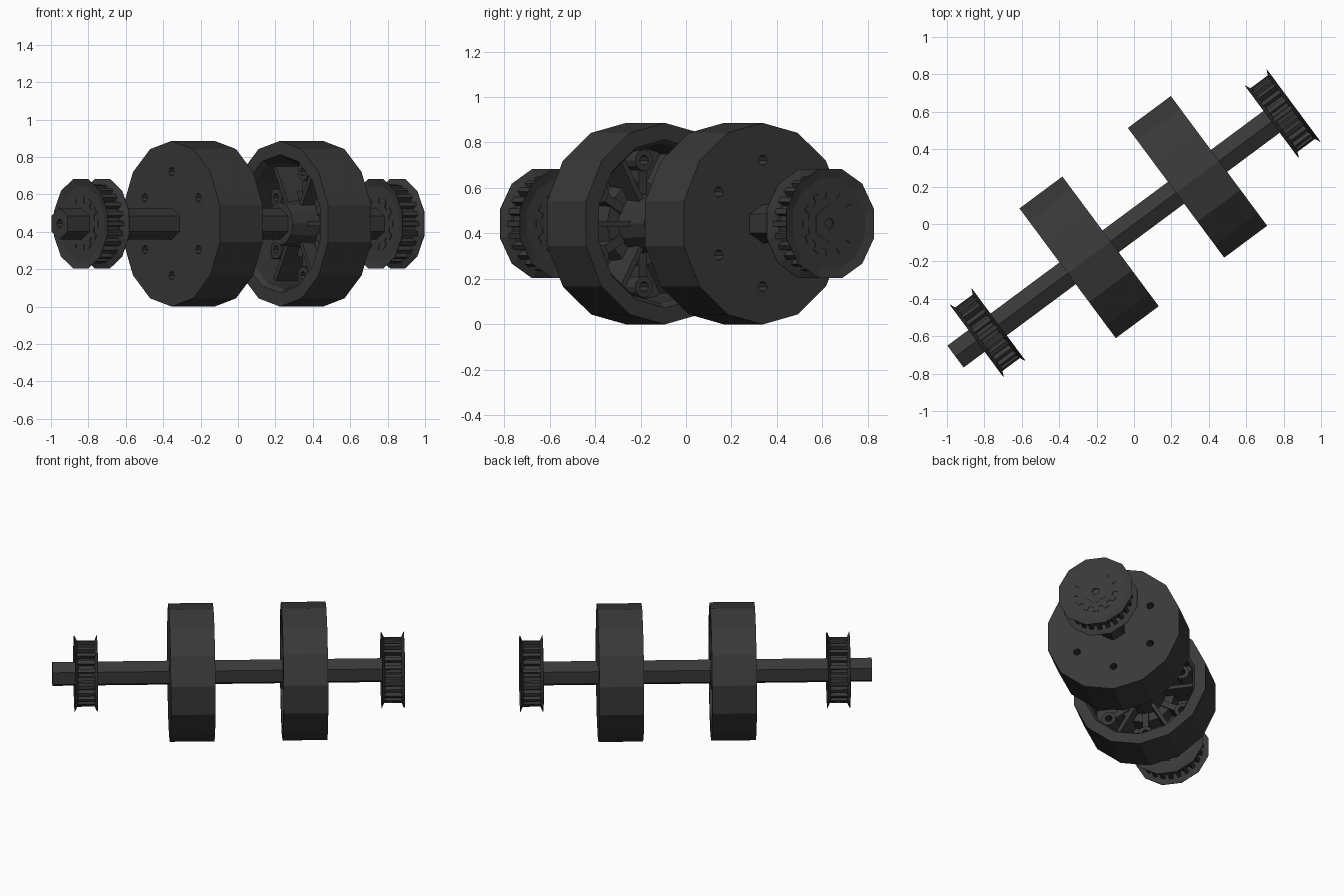
import bpy, bmesh, math
from mathutils import Matrix, Vector

if "Cube" in bpy.data.objects:
    bpy.data.objects.remove(bpy.data.objects["Cube"])

# Axle direction lies in the ground plane; local z runs along the axle, local y is up
ANG = math.radians(36.6)
C, S = math.cos(ANG), math.sin(ANG)
FRAME = Matrix(((-S, 0, C, 0), (C, 0, S, 0), (0, 1, 0, 0.443), (0, 0, 0, 1)))

mat = bpy.data.materials.new("dark_grey")
mat.diffuse_color = (0.04, 0.04, 0.04, 1)
mat.use_nodes = True
mat.node_tree.nodes["Principled BSDF"].inputs["Base Color"].default_value = mat.diffuse_color


def finish(name, bm, t, flip):
    """Place a part at distance t along the axle, optionally mirrored along it."""
    local = Matrix.Translation((0, 0, t)) @ Matrix.Diagonal((1, 1, -1 if flip else 1, 1))
    bm.transform(FRAME @ local)
    bmesh.ops.recalc_face_normals(bm, faces=bm.faces)
    me = bpy.data.meshes.new(name)
    bm.to_mesh(me)
    bm.free()
    me.materials.append(mat)
    ob = bpy.data.objects.new(name, me)
    bpy.context.collection.objects.link(ob)
    return ob


def ngon(n, r, start=math.pi / 2, cx=0, cy=0):
    return [(cx + r * math.cos(start + 2 * math.pi * i / n),
             cy + r * math.sin(start + 2 * math.pi * i / n)) for i in range(n)]


def toothed(n, r_in, r_out, gap=0.3):
    """Gear outline with n trapezoid teeth."""
    pts = []
    for i in range(n):
        for f, r in ((-gap, r_in), (-gap + 0.08, r_out), (gap - 0.08, r_out), (gap, r_in)):
            a = 2 * math.pi * (i + f) / n
            pts.append((r * math.cos(a), r * math.sin(a)))
    return pts


def plate(bm, loops, z0, z1):
    """Extruded outline; loops after the first are holes."""
    edges = []
    for pts in loops:
        vs = [bm.verts.new((x, y, z0)) for x, y in pts]
        edges += [bm.edges.new((vs[i], vs[(i + 1) % len(vs)])) for i in range(len(vs))]
    fill = bmesh.ops.triangle_fill(bm, edges=edges, use_beauty=True)
    faces = [g for g in fill["geom"] if isinstance(g, bmesh.types.BMFace)]
    ext = bmesh.ops.extrude_face_region(bm, geom=faces, use_keep_orig=True)
    top = [g for g in ext["geom"] if isinstance(g, bmesh.types.BMVert)]
    bmesh.ops.translate(bm, verts=top, vec=(0, 0, z1 - z0))


def lathe(bm, profile, n, start=math.pi / 2):
    """Closed (radius, z) profile turned into an n-sided ring."""
    rings = [[bm.verts.new((x, y, z)) for x, y in ngon(n, r, start)] for r, z in profile]
    for k in range(len(rings)):
        a, b = rings[k], rings[(k + 1) % len(rings)]
        for i in range(n):
            j = (i + 1) % n
            bm.faces.new((a[i], a[j], b[j], b[i]))


def rib(bm, angle, r0, r1, width, z0, z1):
    res = bmesh.ops.create_cube(bm, size=1)
    m = (Matrix.Rotation(angle, 4, 'Z')
         @ Matrix.Translation(((r0 + r1) / 2, 0, (z0 + z1) / 2))
         @ Matrix.Diagonal((r1 - r0, width, z1 - z0, 1)))
    bmesh.ops.transform(bm, matrix=m, verts=res["verts"])


def wheel(side, t, flip):
    """Solid face at local -z, open ribbed face at local +z."""
    h, boss_r = 0.143, 0.278
    sixth = [math.pi / 2 + i * math.pi / 3 for i in range(6)]
    centres = [(boss_r * math.cos(a), boss_r * math.sin(a)) for a in sixth]
    # tread ring
    bm = bmesh.new()
    lathe(bm, [(0.443, -h), (0.443, h), (0.37, h), (0.35, h - 0.03), (0.35, -h)], 14)
    finish(side + "_wheel_tread", bm, t, flip)
    # pierced face disc
    bm = bmesh.new()
    plate(bm, [ngon(14, 0.351)] + [ngon(8, 0.024, 0, x, y) for x, y in centres], -h, -h + 0.03)
    finish(side + "_wheel_disc", bm, t, flip)
    # bolt bosses with through holes
    bm = bmesh.new()
    for x, y in centres:
        plate(bm, [ngon(12, 0.048, 0, x, y), ngon(8, 0.024, 0, x, y)], -h + 0.03, -0.01)
    finish(side + "_wheel_bosses", bm, t, flip)
    # stepped hub
    bm = bmesh.new()
    lathe(bm, [(0.07, -h + 0.02), (0.20, -h + 0.02), (0.19, -0.03), (0.13, -0.03),
               (0.115, h), (0.07, h)], 12)
    finish(side + "_wheel_hub", bm, t, flip)
    # tall ribs between bosses, low ribs to bosses
    bm = bmesh.new()
    for a in sixth:
        rib(bm, a + math.pi / 6, 0.11, 0.36, 0.025, -h + 0.02, 0.05)
        rib(bm, a, 0.11, 0.24, 0.04, -h + 0.02, -0.02)
        rib(bm, a, 0.32, 0.36, 0.04, -h + 0.02, -0.02)
    finish(side + "_wheel_ribs", bm, t, flip)


def pulley(side, t, flip):
    """Toothed belt pulley, outer face at local +z."""
    bm = bmesh.new()
    plate(bm, [toothed(24, 0.182, 0.212)], -0.06, 0.06)
    finish(side + "_pulley_teeth", bm, t, flip)
    # flared flanges
    bm = bmesh.new()
    for s in (-1, 1):
        lathe(bm, [(0.07, s * 0.052), (0.205, s * 0.052), (0.2485, s * 0.071),
                   (0.2485, s * 0.0735), (0.205, s * 0.064), (0.07, s * 0.064)], 12, math.pi / 12)
    finish(side + "_pulley_flanges", bm, t, flip)
    # splined insert
    bm = bmesh.new()
    plate(bm, [toothed(12, 0.115, 0.145), ngon(6, 0.07)], -0.068, 0.068)
    finish(side + "_pulley_insert", bm, t, flip)


wheel("left", -0.299, False)
wheel("right", 0.423, True)
pulley("left", -0.975, True)
pulley("right", 0.99, False)

# hexagonal axle with a bore through its ends
bm = bmesh.new()
plate(bm, [ngon(6, 0.084), ngon(8, 0.024)], -1.189, 1.06)
finish("hex_axle", bm, 0, False)
